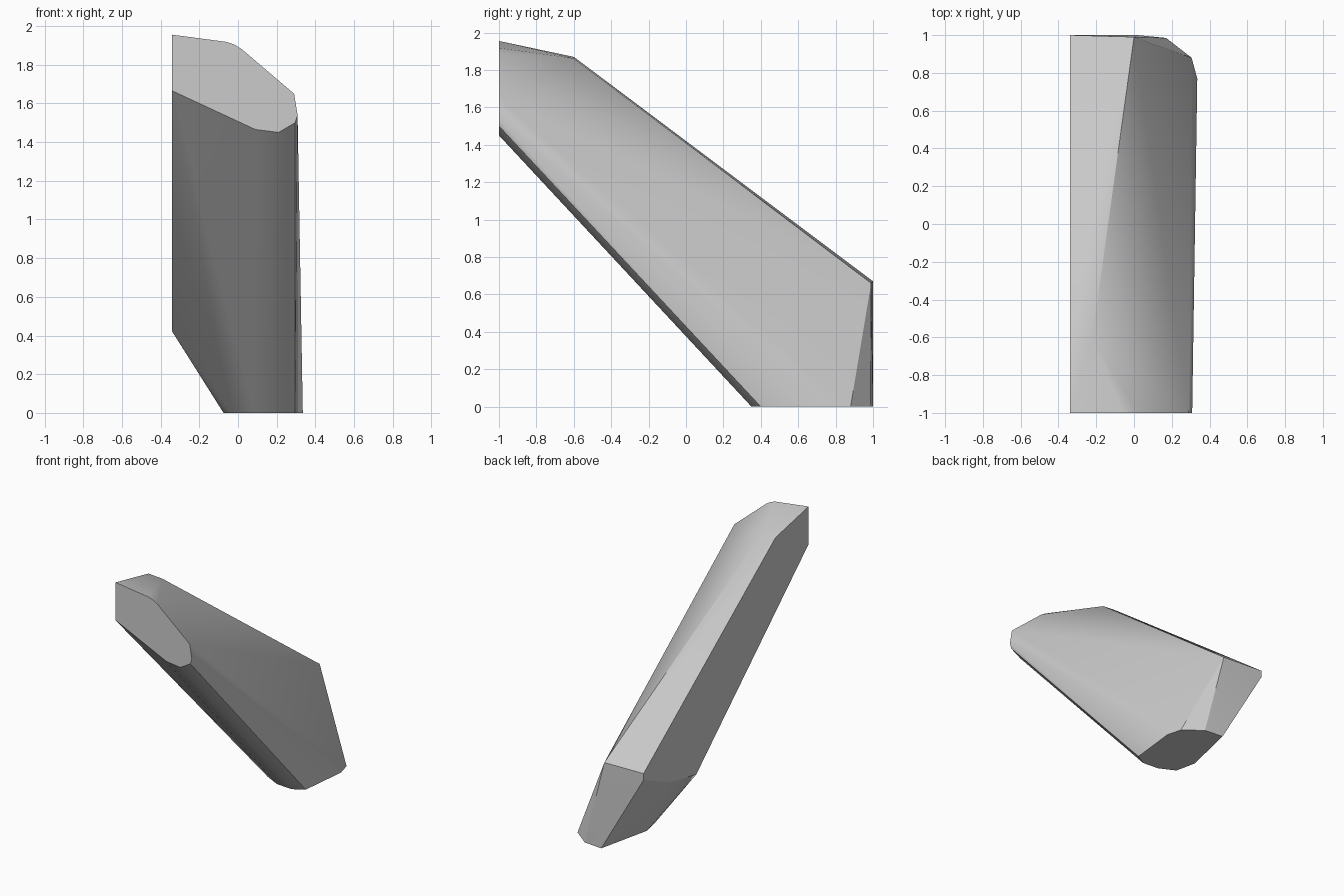
import bpy, bmesh, math

cube = bpy.data.objects.get("Cube")
if cube:
    bpy.data.objects.remove(cube, do_unlink=True)

# Plain grey material
grey = bpy.data.materials.new("light_grey")
grey.use_nodes = True
colour = (0.6, 0.6, 0.6, 1)
grey.diffuse_color = colour
grey.node_tree.nodes["Principled BSDF"].inputs["Base Color"].default_value = colour

inner_x = -0.34

# Upper end section on the front plane (x, z)
front_section = [(inner_x, 1.955), (-0.06, 1.918), (-0.02, 1.905), (0.02, 1.88),
                 (0.29, 1.65), (0.308, 1.54), (0.295, 1.5), (0.21, 1.45),
                 (0.09, 1.465), (inner_x, 1.665)]

# Foot section on the ground (x, y)
foot_section = [(-0.075, 0.58), (-0.04, 0.42), (0.08, 0.36), (0.21, 0.35),
                (0.295, 0.4), (0.335, 0.77), (0.305, 0.88), (0.17, 0.985),
                (0.02, 1.0)]

# Flat inner side outline (y, z)
inner_side = [(-0.6, 1.87), (1.0, 0.67), (1.0, 0.62), (0.68, 0.48), (0.36, 0.42)]

# Ends of the outer top ridge
ridge = [(-0.22, -0.6, 1.862), (0.0, 0.99, 0.66)]

points = [(x, -1.0, z) for x, z in front_section]
points += [(x, y, 0.0) for x, y in foot_section]
points += [(inner_x, y, z) for y, z in inner_side]
points += ridge

# Wrap the sections in one closed slanted block
bm = bmesh.new()
for p in points:
    bm.verts.new(p)
bmesh.ops.convex_hull(bm, input=bm.verts[:])
bmesh.ops.delete(bm, geom=[v for v in bm.verts if not v.link_faces], context='VERTS')
bmesh.ops.dissolve_limit(bm, angle_limit=math.radians(0.5),
                         verts=bm.verts[:], edges=bm.edges[:])
bmesh.ops.recalc_face_normals(bm, faces=bm.faces[:])

mesh = bpy.data.meshes.new("slanted_block")
bm.to_mesh(mesh)
bm.free()
mesh.materials.append(grey)
block = bpy.data.objects.new("slanted_block", mesh)
bpy.context.collection.objects.link(block)

# Soft corners, crisp end edges
bpy.context.view_layer.objects.active = block
block.select_set(True)
bpy.ops.object.shade_smooth_by_angle(angle=math.radians(30))
